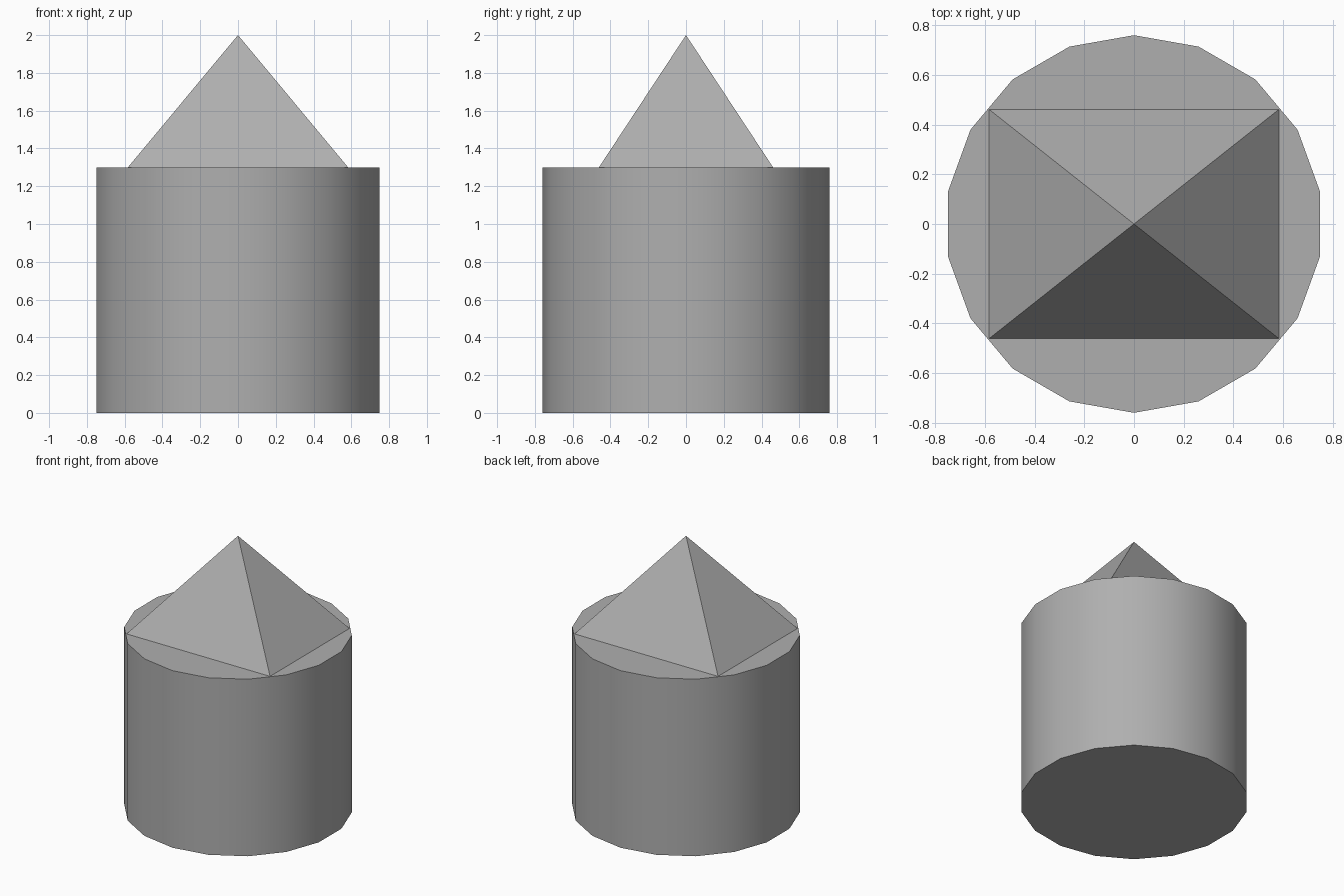
import bpy, bmesh, math
from mathutils import Matrix

if "Cube" in bpy.data.objects:
    bpy.data.objects.remove(bpy.data.objects["Cube"])

RADIUS, BODY_H, TOTAL_H = 0.76, 1.3, 2.0
ROOF_X, ROOF_Y = 0.583, 0.461  # half sizes of the roof base

# Mid grey shared by both parts
grey = bpy.data.materials.new("mid_grey")
grey.diffuse_color = (0.43, 0.43, 0.43, 1)
grey.use_nodes = True
grey.node_tree.nodes["Principled BSDF"].inputs["Base Color"].default_value = grey.diffuse_color


def cone_part(name, sides, r1, r2, height, matrix, smooth=False):
    bm = bmesh.new()
    bmesh.ops.create_cone(bm, cap_ends=True, segments=sides, radius1=r1,
                          radius2=r2, depth=height, matrix=matrix)
    bmesh.ops.remove_doubles(bm, verts=bm.verts, dist=1e-5)
    bmesh.ops.recalc_face_normals(bm, faces=bm.faces)
    mesh = bpy.data.meshes.new(name)
    bm.to_mesh(mesh)
    bm.free()
    mesh.materials.append(grey)
    obj = bpy.data.objects.new(name, mesh)
    bpy.context.collection.objects.link(obj)
    if smooth:
        bpy.ops.object.select_all(action='DESELECT')
        obj.select_set(True)
        bpy.context.view_layer.objects.active = obj
        bpy.ops.object.shade_smooth_by_angle(angle=math.radians(30))
    return obj


# 18-sided drum with smooth sides and sharp rims
cone_part("body", 18, RADIUS, RADIUS, BODY_H,
          Matrix.Translation((0, 0, BODY_H / 2)), smooth=True)

# Flat four-sided pyramid, turned square to the axes and stretched along x
roof_h = TOTAL_H - BODY_H
place = (Matrix.Translation((0, 0, BODY_H + roof_h / 2))
         @ Matrix.Diagonal((ROOF_X, ROOF_Y, 1, 1))
         @ Matrix.Rotation(math.radians(45), 4, 'Z'))
cone_part("pyramid_roof", 4, math.sqrt(2), 0, roof_h, place)
